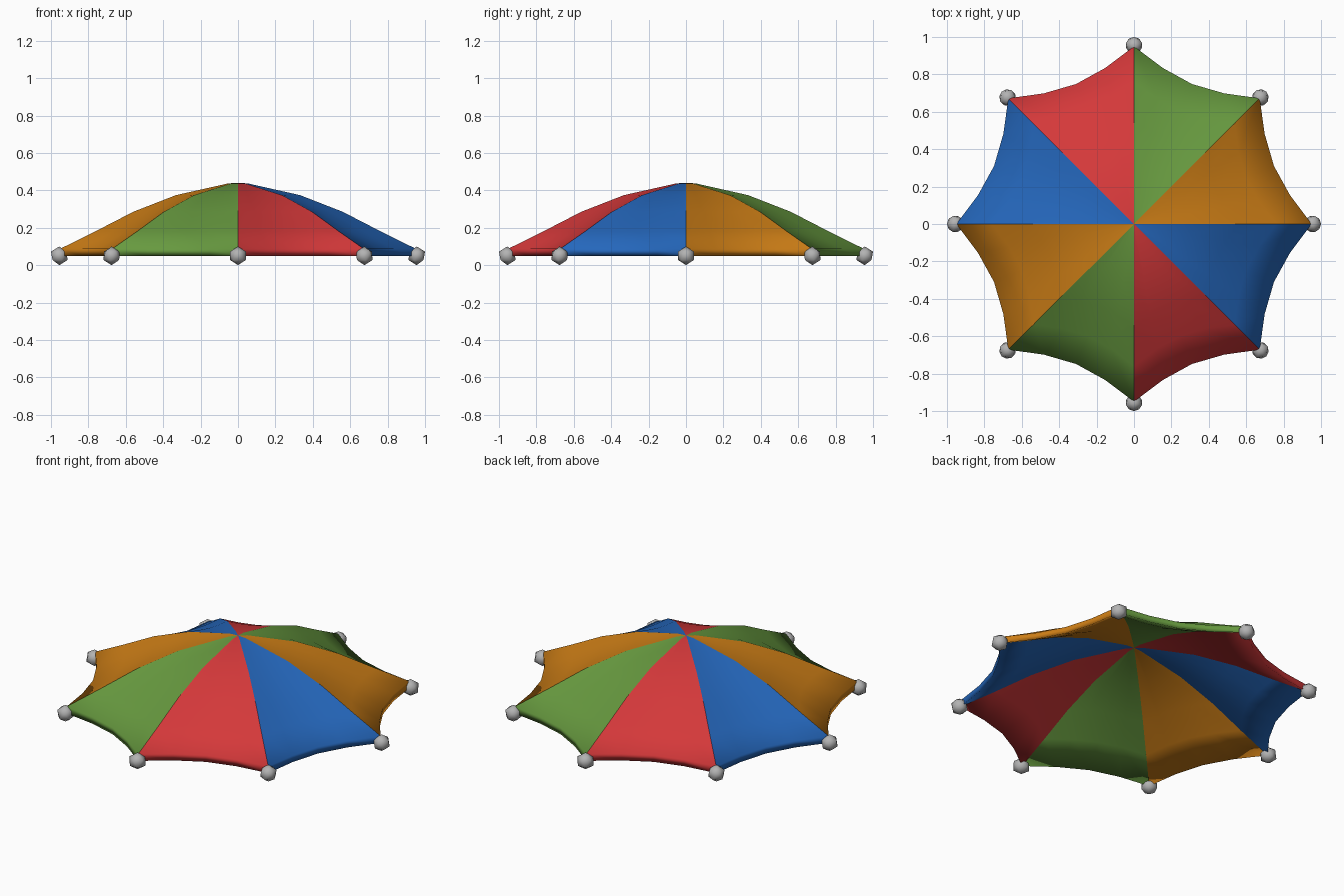
import bpy, bmesh, math
from mathutils import Matrix

if "Cube" in bpy.data.objects:
    bpy.data.objects.remove(bpy.data.objects["Cube"])


def material(name, rgb):
    m = bpy.data.materials.new(name)
    m.diffuse_color = (*rgb, 1)
    m.use_nodes = True
    m.node_tree.nodes["Principled BSDF"].inputs["Base Color"].default_value = m.diffuse_color
    return m


panel_mats = [
    material("orange cloth", (0.60, 0.205, 0.008)),
    material("green cloth", (0.135, 0.32, 0.05)),
    material("red cloth", (0.66, 0.04, 0.042)),
    material("blue cloth", (0.018, 0.135, 0.50)),
]
grey = material("grey metal", (0.45, 0.45, 0.45))


def make_object(name, bm, mats):
    mesh = bpy.data.meshes.new(name)
    bm.to_mesh(mesh)
    bm.free()
    for m in mats:
        mesh.materials.append(m)
    ob = bpy.data.objects.new(name, mesh)
    bpy.context.collection.objects.link(ob)
    return ob


# Canopy: scalloped rim (angle, radius) repeated per panel, domed profile (fraction, height)
PANELS = 8
RIM = [(0, 0.95), (10.5, 0.848), (22.5, 0.81), (34.5, 0.848)]
DOME = [(0.055, 0.437), (0.35, 0.374), (0.59, 0.285), (0.80, 0.182), (1.0, 0.088)]
STEPS = len(RIM)
N = PANELS * STEPS


def inner_height(z):
    return 0.048 + (z - 0.088) * 0.92


bm = bmesh.new()


def ring(t, z):
    verts = []
    for p in range(PANELS):
        for a, r in RIM:
            ang = math.radians(p * 45 + a)
            verts.append(bm.verts.new((r * t * math.cos(ang), r * t * math.sin(ang), z)))
    return verts


outer = [ring(t, z) for t, z in DOME]
inner = [ring(t, inner_height(z)) for t, z in DOME]
top = bm.verts.new((0, 0, 0.44))
bottom = bm.verts.new((0, 0, inner_height(0.44)))
shell = outer + inner[::-1]          # outside down to the rim, then back up inside
for i in range(N):
    j = (i + 1) % N
    faces = [bm.faces.new((top, outer[0][i], outer[0][j])),
             bm.faces.new((bottom, inner[0][j], inner[0][i]))]
    for a, b in zip(shell, shell[1:]):
        faces.append(bm.faces.new((a[i], b[i], b[j], a[j])))
    for f in faces:
        f.material_index = (i // STEPS) % 4
        f.smooth = True
# Crisp edges along the ribs and around the rim
bm.edges.ensure_lookup_table()
for e in bm.edges:
    f1, f2 = e.link_faces
    if f1.material_index != f2.material_index or e.calc_face_angle() > math.radians(40):
        e.smooth = False
bmesh.ops.recalc_face_normals(bm, faces=bm.faces)
make_object("canopy", bm, panel_mats)

# Rib tips: a faceted bead at the end of every rib
for p in range(PANELS):
    bm = bmesh.new()
    bmesh.ops.create_icosphere(bm, subdivisions=1, radius=0.05)
    ang = math.radians(p * 45)
    bmesh.ops.transform(bm, verts=bm.verts, matrix=Matrix.Rotation(ang, 4, 'Z')
                        @ Matrix.Translation((0.9553, 0, 0.05)))
    for f in bm.faces:
        f.smooth = True
    make_object(f"rib_tip_{p + 1}", bm, [grey])
